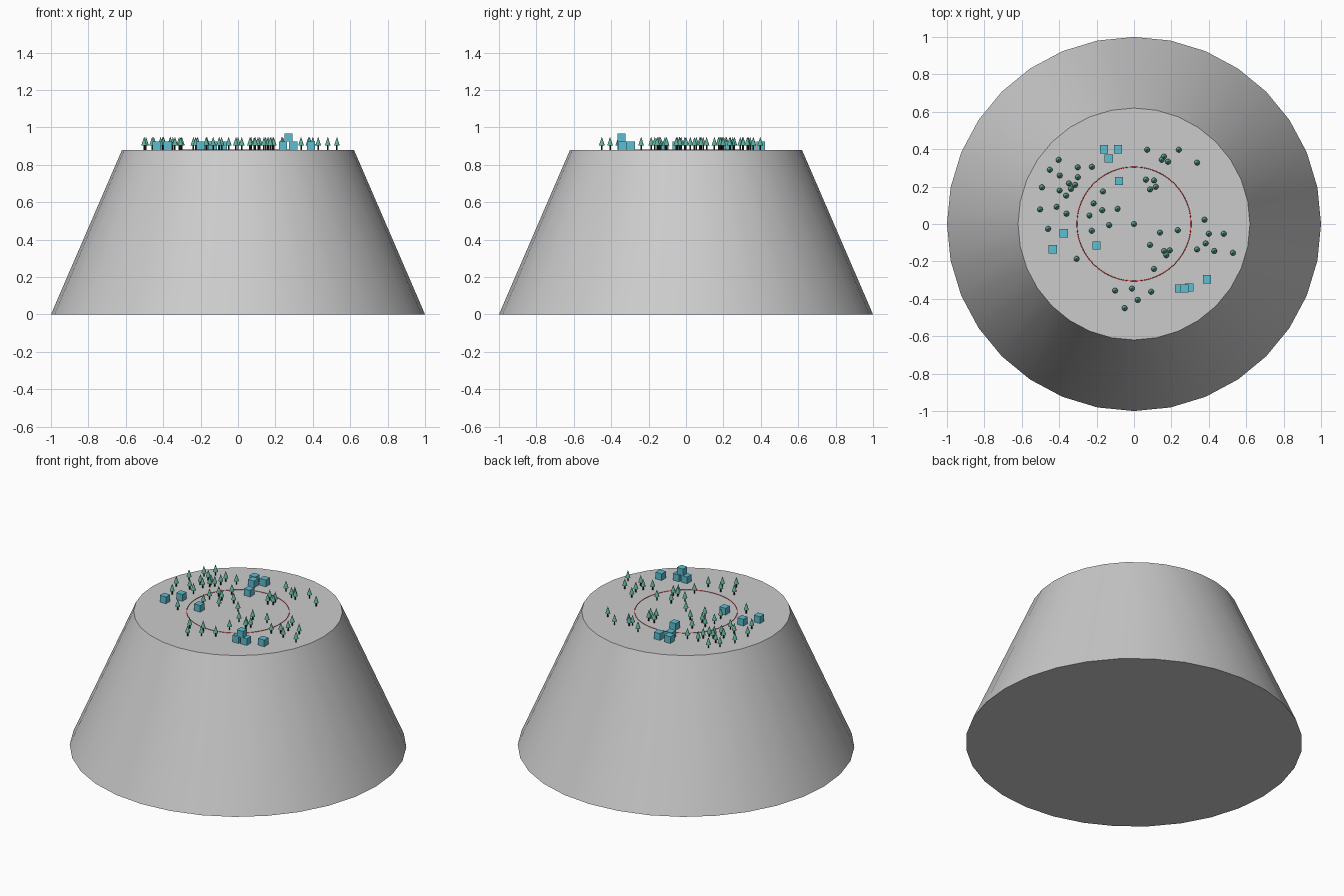
import bpy, math

HILL_H = 0.88
BOX = 0.044


def material(name, rgb):
    m = bpy.data.materials.new(name)
    m.diffuse_color = (*rgb, 1)
    return m


def finish(name, mat=None):
    ob = bpy.context.object
    ob.name = name
    if mat:
        ob.data.materials.append(mat)
    return ob


def copies(src, name, places):
    # linked duplicates of one part
    for i, loc in enumerate(places):
        ob = src if i == 0 else src.copy()
        if i:
            bpy.context.collection.objects.link(ob)
        ob.name = f"{name}_{i + 1}"
        ob.location = loc


blue = material("box_blue", (0.11, 0.52, 0.64))
green = material("leaf_green", (0.12, 0.44, 0.34))
bark = material("bark", (0.03, 0.02, 0.015))
red = material("ring_red", (0.85, 0.02, 0.02))

# Flat-topped hill
bpy.ops.mesh.primitive_cone_add(vertices=32, radius1=1, radius2=0.62, depth=HILL_H,
                                location=(0, 0, HILL_H / 2))
finish("hill")
bpy.ops.object.shade_smooth_by_angle(angle=math.radians(30))

# Thin marker ring on the plateau
bpy.ops.mesh.primitive_torus_add(major_radius=0.305, minor_radius=0.002, major_segments=64,
                                 minor_segments=6, location=(0, 0, HILL_H))
finish("marker_ring", red)

# Boxes, one of them stacked on its neighbours
box_xy = [(-0.16, 0.40), (-0.085, 0.40), (-0.135, 0.35), (-0.08, 0.23), (-0.375, -0.05),
          (-0.435, -0.135), (-0.20, -0.115), (0.24, -0.345), (0.295, -0.34), (0.39, -0.295)]
places = [(x, y, HILL_H + BOX / 2) for x, y in box_xy]
places.append((0.27, -0.345, HILL_H + BOX * 1.5))
bpy.ops.mesh.primitive_cube_add(size=BOX)
copies(finish("box", blue), "box", places)

# Trees: thin trunk and pointed crown
tree_xy = [
    (0.07, 0.397), (0.24, 0.397), (0.16, 0.36), (0.148, 0.343), (0.182, 0.333), (0.337, 0.328),
    (-0.403, 0.343), (-0.45, 0.29), (-0.301, 0.303), (-0.225, 0.306), (-0.397, 0.259),
    (-0.3, 0.25), (-0.348, 0.217), (-0.315, 0.209), (-0.337, 0.188), (-0.492, 0.196),
    (-0.398, 0.179), (-0.363, 0.152), (-0.166, 0.174), (0.064, 0.237), (0.107, 0.233),
    (0.117, 0.199), (0.086, 0.185), (-0.502, 0.078), (-0.414, 0.092), (-0.361, 0.055),
    (-0.216, 0.11), (-0.17, 0.074), (-0.238, 0.045), (-0.088, 0.081), (0, 0), (-0.133, -0.006),
    (-0.226, -0.036), (-0.459, -0.026), (0.139, -0.046), (0.234, -0.033), (0.377, 0.023),
    (0.4, -0.052), (0.48, -0.052), (0.086, -0.112), (0.161, -0.145), (0.191, -0.141),
    (0.173, -0.167), (0.337, -0.136), (0.383, -0.104), (0.429, -0.144), (0.529, -0.154),
    (0.107, -0.24), (-0.307, -0.186), (-0.101, -0.356), (-0.011, -0.345), (0.092, -0.362),
    (0.02, -0.406), (-0.05, -0.45)]
bpy.ops.mesh.primitive_cylinder_add(vertices=8, radius=0.004, depth=0.026)
copies(finish("tree_trunk", bark), "tree_trunk", [(x, y, HILL_H + 0.013) for x, y in tree_xy])
bpy.ops.mesh.primitive_cone_add(vertices=12, radius1=0.015, depth=0.046)
copies(finish("tree_crown", green), "tree_crown", [(x, y, HILL_H + 0.047) for x, y in tree_xy])
